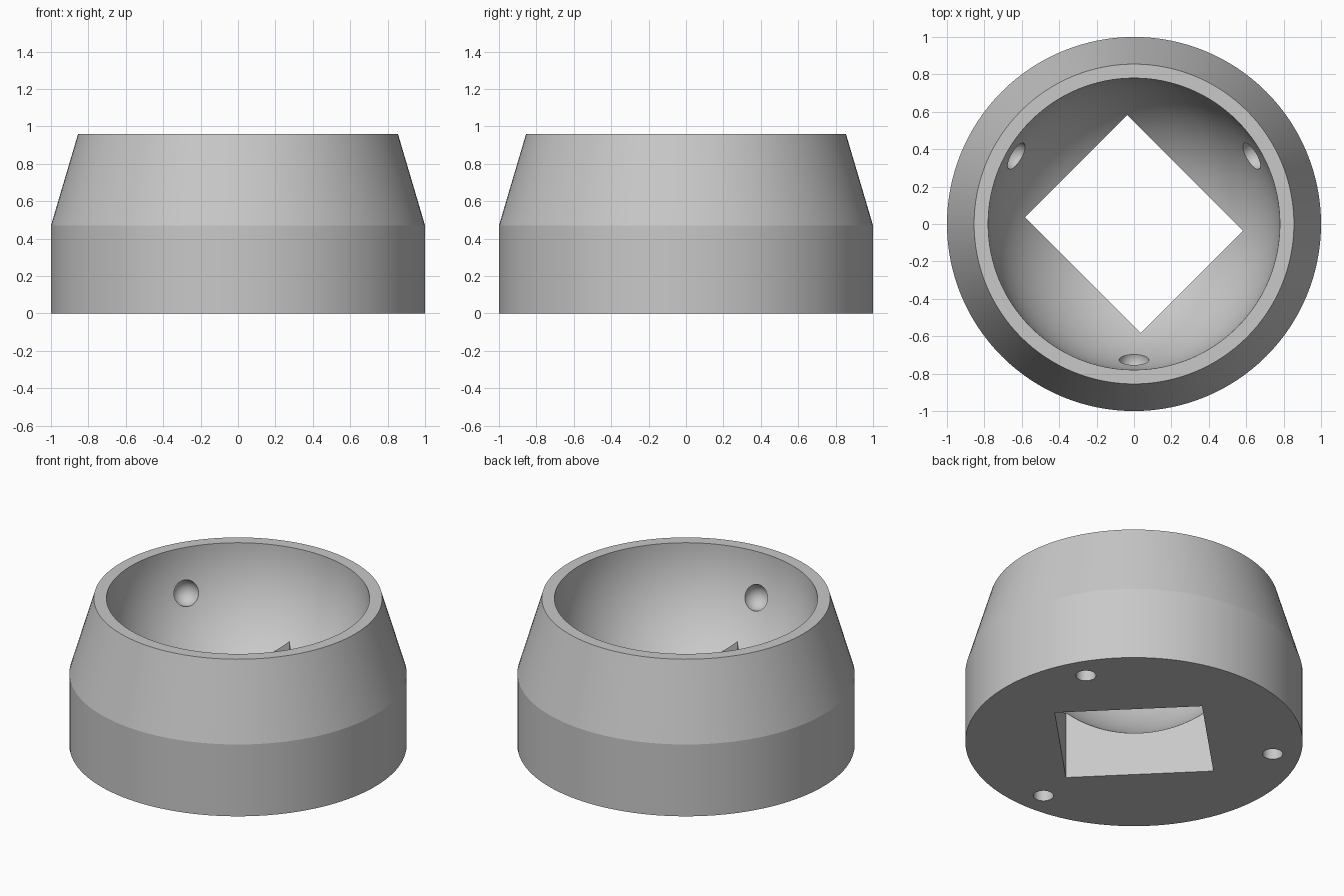
import bpy, bmesh
from math import sin, cos, pi, radians
from mathutils import Matrix, Vector

cube = bpy.data.objects.get("Cube")
if cube:
    bpy.data.objects.remove(cube, do_unlink=True)

HEIGHT = 0.96
BOWL_R = 0.78
SEGMENTS = 128

grey = bpy.data.materials.new("plain_grey")
grey.use_nodes = True
colour = (0.58, 0.58, 0.58, 1)
grey.diffuse_color = colour
grey.node_tree.nodes["Principled BSDF"].inputs["Base Color"].default_value = colour


def make_object(name, bm):
    bmesh.ops.recalc_face_normals(bm, faces=bm.faces)
    mesh = bpy.data.meshes.new(name)
    bm.to_mesh(mesh)
    bm.free()
    mesh.materials.append(grey)
    obj = bpy.data.objects.new(name, mesh)
    bpy.context.collection.objects.link(obj)
    return obj


def lathe(name, profile):
    bm = bmesh.new()
    verts = [bm.verts.new((r, 0, z)) for r, z in profile]
    edges = [bm.edges.new(pair) for pair in zip(verts, verts[1:])]
    bmesh.ops.spin(bm, geom=verts + edges, cent=(0, 0, 0), axis=(0, 0, 1),
                   angle=2 * pi, steps=SEGMENTS, use_merge=True)
    bmesh.ops.remove_doubles(bm, verts=bm.verts, dist=0.0001)
    return make_object(name, bm)


# Tapered round body with a hemispherical bowl
STEPS = 32
bowl = [(BOWL_R * cos(pi / 2 * i / STEPS), HEIGHT - BOWL_R * sin(pi / 2 * i / STEPS))
        for i in range(STEPS)]
outline = [(0, 0), (1, 0), (1, 0.47), (0.855, HEIGHT)]
body = lathe("bowl_holder", outline + bowl + [(0, HEIGHT - BOWL_R)])

# Rectangular opening through the floor
bm = bmesh.new()
bmesh.ops.create_cube(bm, size=1, matrix=Matrix.Translation((0, 0, 0.25))
                      @ Matrix.Rotation(radians(45), 4, "Z")
                      @ Matrix.Diagonal((0.772, 0.877, 0.8, 1)))
cutters = [make_object("floor_opening_cutter", bm)]

# Three ball pockets in the bowl, each with a screw hole in the base
for angle in (30, 150, 270):
    out = Vector((cos(radians(angle)), sin(radians(angle)), 0))
    bm = bmesh.new()
    bmesh.ops.create_uvsphere(bm, u_segments=32, v_segments=16, radius=0.08,
                              matrix=Matrix.Translation(out * 0.73 + Vector((0, 0, 0.685))))
    cutters.append(make_object("ball_pocket_cutter", bm))
    bm = bmesh.new()
    bmesh.ops.create_cone(bm, cap_ends=True, segments=32, radius1=0.06, radius2=0.06,
                          depth=0.5, matrix=Matrix.Translation(out * 0.835 + Vector((0, 0, 0.15))))
    cutters.append(make_object("screw_hole_cutter", bm))

# Cut the openings and clear the helpers
bpy.ops.object.select_all(action="DESELECT")
bpy.context.view_layer.objects.active = body
body.select_set(True)
for cutter in cutters:
    cutter.hide_render = True
    mod = body.modifiers.new("cut", "BOOLEAN")
    mod.operation = "DIFFERENCE"
    mod.solver = "EXACT"
    mod.object = cutter
    bpy.ops.object.modifier_apply(modifier=mod.name)
    bpy.data.objects.remove(cutter, do_unlink=True)

bpy.ops.object.shade_smooth_by_angle(angle=radians(14))
